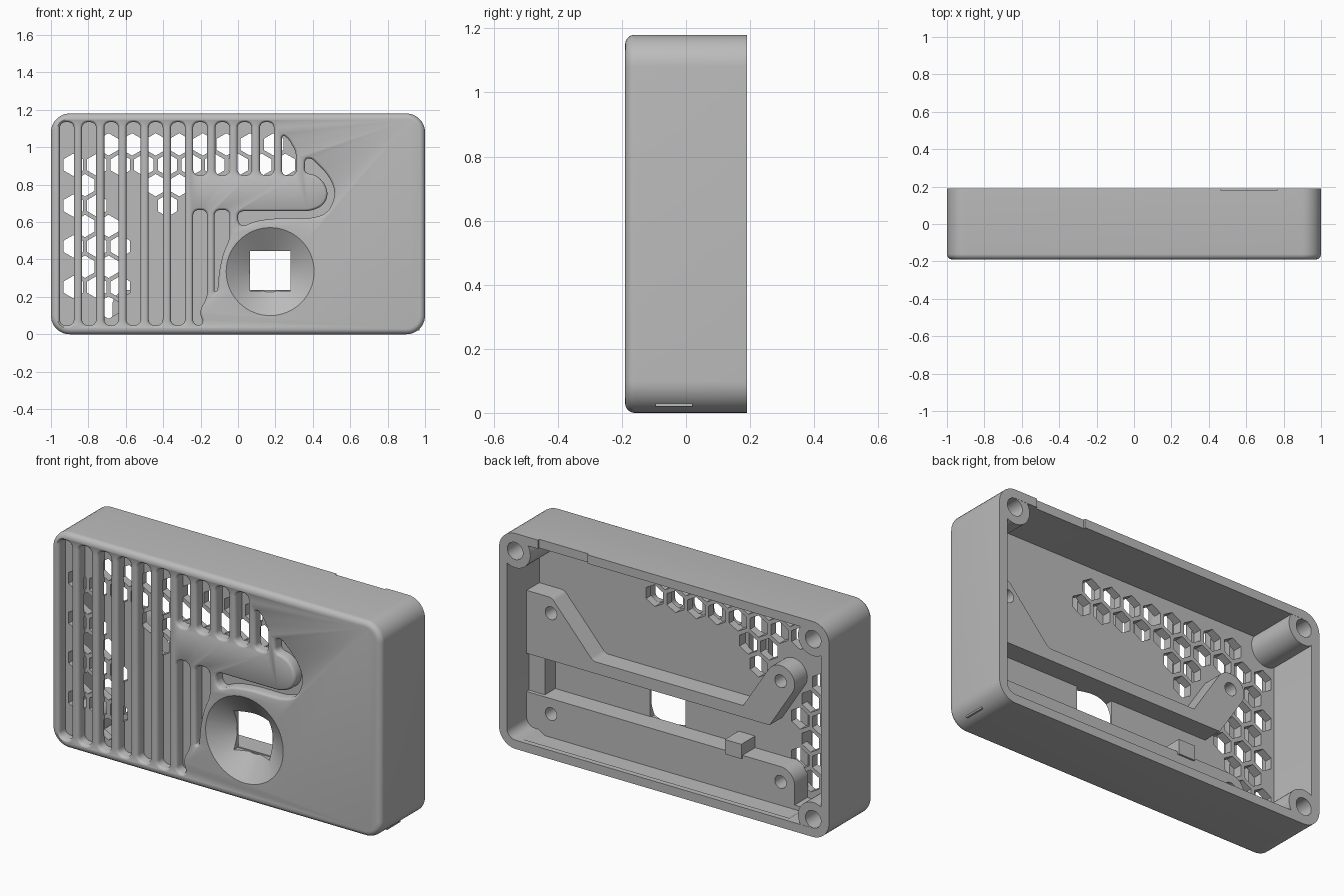
import bpy, bmesh, math
from mathutils import Vector

cube = bpy.data.objects.get("Cube")
if cube:
    bpy.data.objects.remove(cube, do_unlink=True)

grey = bpy.data.materials.new("grey plastic")
grey.use_nodes = True
grey.diffuse_color = (0.5, 0.5, 0.5, 1)
grey.node_tree.nodes["Principled BSDF"].inputs["Base Color"].default_value = (0.5, 0.5, 0.5, 1)


# ---- outline helpers, all in the x-z plane ----
def rounded(points, default=0.0, seg=6):
    """Round each corner (x, z[, tangent length]) with a circular arc."""
    out, n = [], len(points)
    for i, corner in enumerate(points):
        p = Vector(corner[:2])
        a, b = Vector(points[i - 1][:2]) - p, Vector(points[(i + 1) % n][:2]) - p
        t = corner[2] if len(corner) > 2 else default
        t = min(t, 0.49 * a.length, 0.49 * b.length)
        if t <= 0:
            out.append(p)
            continue
        p0, p1, w = p + a.normalized() * t, p + b.normalized() * t, math.sin(a.angle(b) / 2)
        for k in range(seg + 1):
            s = k / seg
            c0, c1, c2 = (1 - s) ** 2, 2 * s * (1 - s) * w, s * s
            out.append((p0 * c0 + p * c1 + p1 * c2) / (c0 + c1 + c2))
    return out


def rect(x0, x1, z0, z1, r=0.0, seg=6):
    return rounded([(x0, z0), (x1, z0), (x1, z1), (x0, z1)], r, seg)


def ring(x, z, r, n=32, turn=0.0):
    angles = [turn + math.tau * i / n for i in range(n)]
    return [Vector((x + r * math.cos(a), z + r * math.sin(a))) for a in angles]


def offset(outline, d):
    """Grow a counter-clockwise outline by d."""
    out, n = [], len(outline)
    for i, p in enumerate(outline):
        e0, e1 = (p - outline[i - 1]).normalized(), (outline[(i + 1) % n] - p).normalized()
        n0, n1 = Vector((e0.y, -e0.x)), Vector((e1.y, -e1.x))
        out.append(p + (n0 + n1) * d / max(0.5, 1 + n0.dot(n1)))
    return out


def solid(name, outlines, layers):
    """Loft every outline through (y, growth) layers into one object."""
    bm = bmesh.new()
    for outline in outlines:
        area = sum(outline[i - 1].cross(p) for i, p in enumerate(outline))
        outline = outline if area > 0 else outline[::-1]
        loops = [[bm.verts.new((p.x, y, p.y)) for p in offset(outline, d)] for y, d in layers]
        for a, b in zip(loops, loops[1:]):
            for i in range(len(a)):
                bm.faces.new((a[i - 1], a[i], b[i], b[i - 1]))
        bm.faces.new(loops[0])
        bm.faces.new(loops[-1])
    bmesh.ops.recalc_face_normals(bm, faces=bm.faces)
    mesh = bpy.data.meshes.new(name)
    bm.to_mesh(mesh)
    bm.free()
    mesh.materials.append(grey)
    obj = bpy.data.objects.new(name, mesh)
    bpy.context.collection.objects.link(obj)
    return obj


def cut(obj, outlines, layers):
    cutter = solid("cutter", outlines, layers)
    cutter.hide_render = True
    mod = obj.modifiers.new("cut", 'BOOLEAN')
    mod.operation, mod.solver, mod.object = 'DIFFERENCE', 'EXACT', cutter
    bpy.context.view_layer.objects.active = obj
    bpy.ops.object.modifier_apply(modifier=mod.name)
    bpy.data.objects.remove(cutter, do_unlink=True)


FRONT, BACK, FLOOR, RAIL = -0.19, 0.19, -0.09, 0.02

# ---- case: rounded block with a filleted front edge, hollow from the back ----
fillet = 0.03
layers = [(FRONT + fillet * (1 - math.sin(a)), -fillet * (1 - math.cos(a)))
          for a in [math.pi / 2 * (1 - k / 6) for k in range(7)]]
case = solid("case", [rect(-1, 1, 0, 1.18, 0.1, 10)], layers + [(BACK, 0)])
cut(case, [rect(-0.952, 0.952, 0.048, 1.132, 0.05)], [(FLOOR, 0), (0.3, 0)])

# ---- decorative grooves on the front ----
pitch, half, top = 0.1188, 0.0375, 1.134
grooves = []
for i in range(10):
    x = -0.915 + pitch * i
    grooves.append(rect(x - half, x + half, 0.048 if i < 6 else 0.85, top, 0.03))
# short groove with a slanted top
grooves.append(rounded([(0.235, 0.85), (0.31, 0.85), (0.31, 0.975), (0.27, 1.045), (0.235, 1.07)], 0.025))
# lower grooves that follow the dish
grooves.append(rounded([(-0.24, 0.665), (-0.24, 0.048), (-0.18, 0.048), (-0.207, 0.12),
                        (-0.165, 0.2), (-0.165, 0.665)], 0.03))
grooves.append(rounded([(-0.125, 0.665), (-0.125, 0.225), (-0.11, 0.232), (-0.1, 0.34),
                        (-0.08, 0.43), (-0.045, 0.51), (-0.045, 0.665)], 0.03))
# hook-shaped groove
grooves.append(rounded([(0.355, 0.86), (0.36, 0.94), (0.395, 0.94), (0.485, 0.85), (0.525, 0.755),
                        (0.485, 0.65), (0.4, 0.62), (0.2, 0.62), (0.09, 0.605), (0.025, 0.575),
                        (0, 0.6), (0, 0.658), (0.39, 0.658), (0.46, 0.69), (0.485, 0.755),
                        (0.455, 0.82), (0.41, 0.855)], 0.05, 4))
cut(case, grooves, [(-0.133, 0), (-0.177, 0), (-0.183, 0.003), (-0.188, 0.008),
                    (-0.1905, 0.013), (-0.21, 0.013)])

# ---- honeycomb vents cut from the inside, meeting the grooves ----
step = 0.126
rows = [range(0, 8), range(0, 10), (4, 5, 8), (5, 8, 9), (7, 8), (7, 8, 9), (7, 8), (7, 8, 9), (7,)]
vents = []
for r, columns in enumerate(rows):
    for c in columns:
        x = (0.253 if r % 2 else 0.19) - step * c
        vents.append(ring(x, 1.015 - 0.109 * r, 0.06, 6, math.pi / 6))
cut(case, vents, [(-0.14, 0), (-0.06, 0)])

# ---- conical dish with a square window ----
cut(case, [ring(0.172, 0.335, 0.235, 64)], [(-0.21, 0.028), (-0.1, -0.125)])
cut(case, [rect(0.065, 0.28, 0.23, 0.445)], [(-0.25, 0), (0, 0)])

# ---- rim notch and recess along the bottom wall ----
cut(case, [rect(0.465, 0.765, 1.1, 1.25)], [(0.178, 0), (0.25, 0)])
cut(case, [rounded([(-0.76, 0.06), (-0.7, 0.024), (0.84, 0.024), (0.9, 0.06)])],
    [(RAIL, 0), (0.16, 0)])

# ---- screw bosses in three corners ----
for name, x, z in (("left_top_boss", 0.903, 1.083), ("right_top_boss", -0.903, 1.083),
                   ("right_bottom_boss", -0.903, 0.097)):
    boss = solid(name, [ring(x, z, 0.092, 40)], [(FLOOR - 0.01, 0), (BACK - 0.001, 0)])
    cut(boss, [ring(x, z, 0.047)], [(-0.03, 0), (0.3, 0)])

# ---- board rails with screw holes ----
upper_rail = solid("upper_rail", [rounded([
    (0.97, 0.445), (0.97, 0.79), (0.8, 0.79, 0.02), (0.55, 0.51, 0.02), (-0.36, 0.51),
    (-0.56, 0.821, 0.085), (-0.704, 0.731, 0.085), (-0.52, 0.445)], seg=10)],
    [(FLOOR - 0.005, 0), (RAIL, 0)])
lower_rail = solid("lower_rail", [rounded([
    (0.97, 0.02), (0.97, 0.236), (-0.672, 0.236, 0.083), (-0.672, 0.02)], seg=10)],
    [(FLOOR - 0.005, 0), (RAIL, 0)])
for rail, z in ((upper_rail, 0.704), (lower_rail, 0.152)):
    cut(rail, [ring(0.804, z, 0.035), ring(-0.587, z, 0.035)], [(FLOOR + 0.01, 0), (0.1, 0)])

# ---- post joining the rails and small locating block ----
solid("rail_post", [rect(0.855, 0.96, 0.2, 0.47)], [(FLOOR - 0.005, 0), (0, 0)])
solid("locating_block", [rect(-0.356, -0.256, 0.22, 0.3)], [(FLOOR - 0.005, 0), (0.03, 0)])

# ---- smooth the curved faces, keep hard edges crisp ----
for obj in bpy.context.scene.objects:
    if obj.type == 'MESH':
        bpy.ops.object.select_all(action='DESELECT')
        obj.select_set(True)
        bpy.context.view_layer.objects.active = obj
        bpy.ops.object.shade_smooth_by_angle(angle=math.radians(30))
